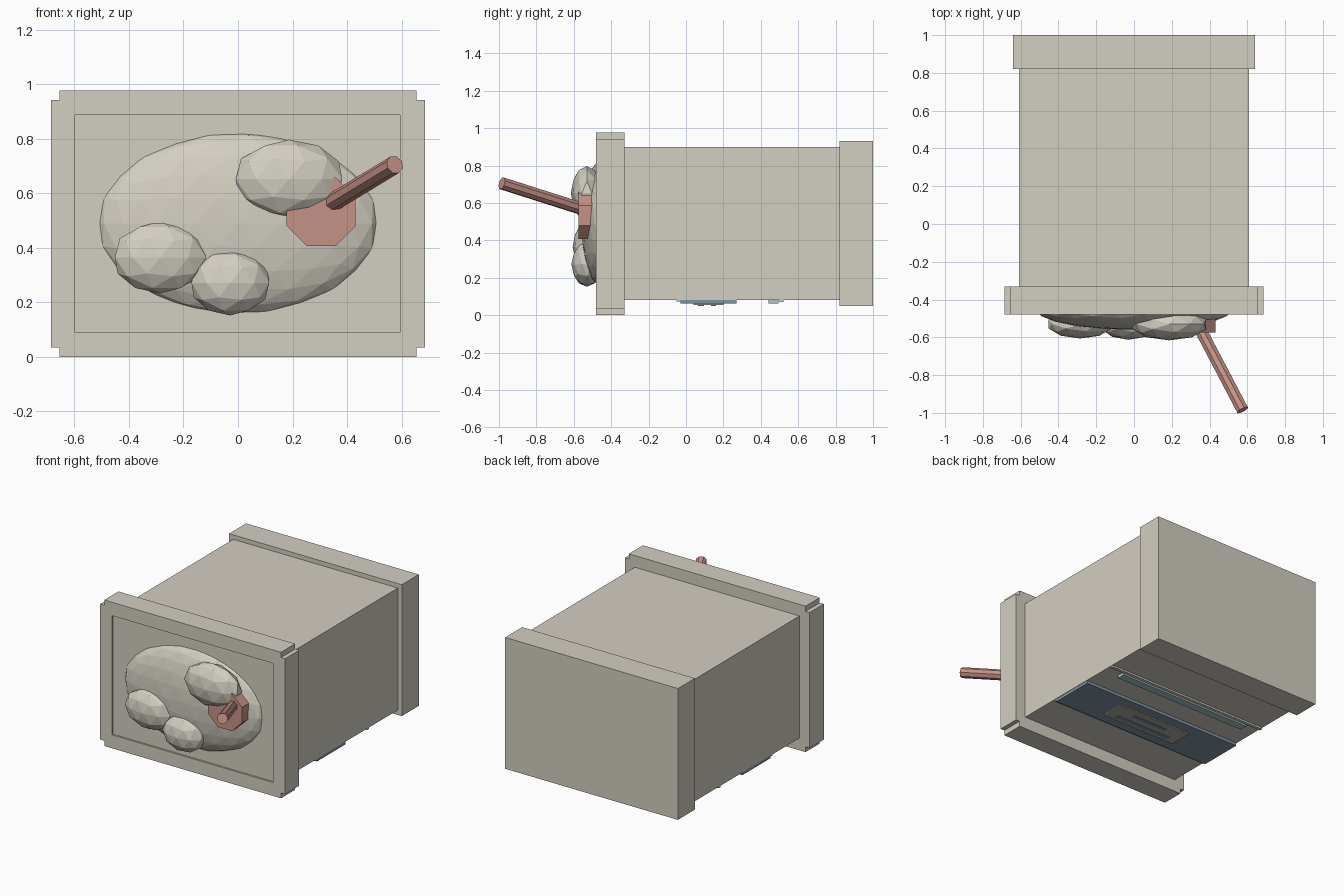
import bpy
import bmesh
from mathutils import Vector, Matrix

if "Cube" in bpy.data.objects:
    bpy.data.objects.remove(bpy.data.objects["Cube"], do_unlink=True)


def material(name, rgb):
    m = bpy.data.materials.new(name)
    m.use_nodes = True
    colour = (*rgb, 1)
    m.diffuse_color = colour
    m.node_tree.nodes["Principled BSDF"].inputs["Base Color"].default_value = colour
    return m


STONE = material("warm stone", (.65, .62, .54))
PINK = material("dusty pink", (.56, .29, .24))
BLUE = material("slate blue", (.22, .29, .37))
TEAL = material("pale teal", (.42, .56, .56))
TAUPE = material("taupe grey", (.42, .41, .37))


def finish(name, bm, mat):
    mesh = bpy.data.meshes.new(name)
    bmesh.ops.recalc_face_normals(bm, faces=bm.faces)
    bm.to_mesh(mesh)
    bm.free()
    mesh.materials.append(mat)
    obj = bpy.data.objects.new(name, mesh)
    bpy.context.collection.objects.link(obj)
    return obj


def box(name, x, y, z, mat):
    """Box from (low, high) ranges on each axis."""
    bm = bmesh.new()
    bmesh.ops.create_cube(bm, size=1)
    for v in bm.verts:
        v.co = [r[0] if c < 0 else r[1] for c, r in zip(v.co, (x, y, z))]
    return finish(name, bm, mat)


def lump(name, centre, radii, detail):
    bm = bmesh.new()
    bmesh.ops.create_icosphere(bm, subdivisions=detail, radius=1)
    bmesh.ops.scale(bm, vec=radii, verts=bm.verts)
    bmesh.ops.translate(bm, vec=centre, verts=bm.verts)
    return finish(name, bm, STONE)


def rod(name, start, end, radius, turn, mat):
    """Eight-sided cylinder between two points."""
    a, b = Vector(start), Vector(end)
    bm = bmesh.new()
    bmesh.ops.create_cone(bm, cap_ends=True, segments=8, radius1=radius,
                          radius2=radius, depth=(b - a).length)
    spin = Matrix.Rotation(turn, 4, "Z")
    aim = (b - a).to_track_quat("Z", "Y").to_matrix().to_4x4()
    bm.transform(Matrix.Translation((a + b) / 2) @ aim @ spin)
    return finish(name, bm, mat)


# Main case and back cap
box("case_body", (-.61, .61), (-.34, .83), (.082, .9), STONE)
box("back_cap", (-.64, .64), (.82, 1), (.05, .93), STONE)

# Front frame: notched-corner outline pushed back in depth
corner = [(.685, .035), (.655, .035), (.655, 0)]
lower = corner + [(-x, z) for x, z in reversed(corner)]
outline = lower + [(x, .978 - z) for x, z in reversed(lower)]
bm = bmesh.new()
face = bm.faces.new([bm.verts.new((x, -.48, z)) for x, z in outline])
pushed = bmesh.ops.extrude_face_region(bm, geom=[face], use_keep_orig=True)
bmesh.ops.translate(bm, vec=(0, .15, 0),
                    verts=[g for g in pushed["geom"] if isinstance(g, bmesh.types.BMVert)])
frame = finish("front_frame", bm, STONE)

# Shallow recess in the frame
cutter = box("recess_cutter", (-.597, .594), (-.6, -.468), (.09, .888), STONE)
cutter.hide_render = True
cut = frame.modifiers.new("recess", "BOOLEAN")
cut.object = cutter
cut.solver = "EXACT"
bpy.context.view_layer.objects.active = frame
bpy.ops.object.modifier_apply(modifier=cut.name)
bpy.data.objects.remove(cutter, do_unlink=True)

# Faceted relief on the front
lump("relief_mound", (0, -.455, .49), (.517, .105, .333), 3)
lump("upper_lump", (.187, -.53, .652), (.205, .086, .145), 2)
lump("side_lump", (-.285, -.53, .365), (.175, .076, .132), 2)
lump("lower_lump", (-.028, -.53, .272), (.15, .083, .12), 2)

# Pink hub and slanted peg
rod("peg_hub", (.305, -.48, .533), (.305, -.575, .533), .137, .3927, PINK)
rod("slanted_peg", (.336, -.53, .56), (.575, -.985, .705), .034, .3927, PINK)

# Underside: blue band with lips, slotted plate, teal strip
box("blue_band", (-.607, .607), (-.03, .27), (.062, .084), BLUE)
box("band_lip", (-.607, .607), (-.05, -.03), (.072, .084), TEAL)
px, py, pz = (-.28, .28), (.04, .2), (.054, .063)
box("slotted_plate", px, py, pz, TAUPE)
box("long_slot", (-.21, .21), (.065, .095), (.05, .055), BLUE)
box("short_slot", (-.13, .13), (.135, .16), (.05, .055), BLUE)
box("teal_strip", (-.5, .5), (.44, .495), (.063, .084), TEAL)
box("underside_ridge", (-.607, .607), (.5, .52), (.07, .084), STONE)
